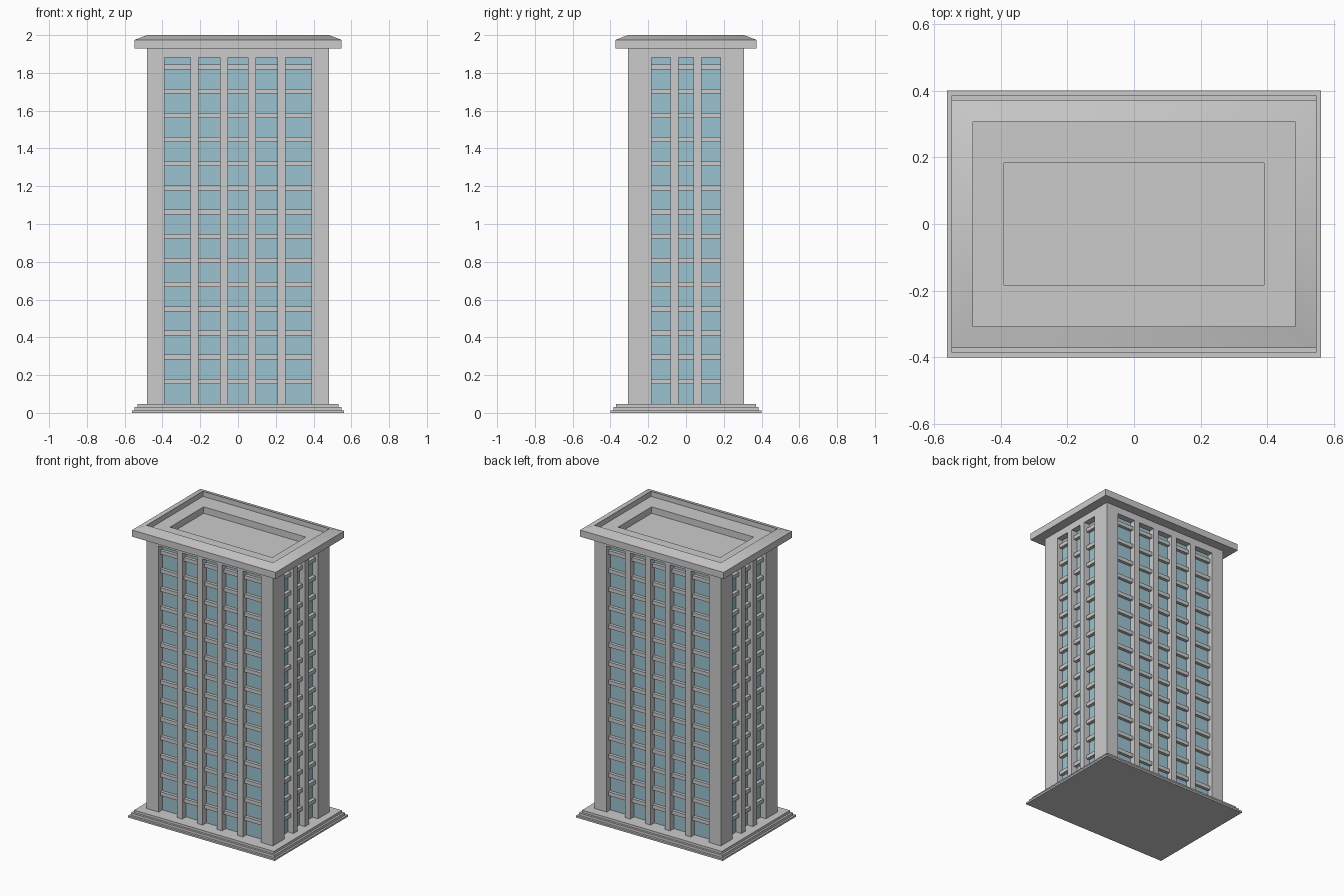
import bpy, bmesh
from mathutils import Vector

if "Cube" in bpy.data.objects:
    bpy.data.objects.remove(bpy.data.objects["Cube"])

HX, HY = 0.482, 0.307       # tower half sizes
GX, GY = 0.44, 0.267        # glass half sizes
Z0, Z1 = 0.047, 1.881       # window bottom and top
SETBACK = 0.019             # floor bars behind the wall face


def finish(name, bm, color=None):
    bmesh.ops.recalc_face_normals(bm, faces=bm.faces)
    me = bpy.data.meshes.new(name)
    bm.to_mesh(me)
    bm.free()
    ob = bpy.data.objects.new(name, me)
    bpy.context.collection.objects.link(ob)
    if color:
        mat = bpy.data.materials.new(name + "_material")
        mat.diffuse_color = color
        mat.use_nodes = True
        mat.node_tree.nodes["Principled BSDF"].inputs["Base Color"].default_value = mat.diffuse_color
        me.materials.append(mat)
    return ob


def add_box(bm, x0, x1, y0, y1, z0, z1):
    vs = bmesh.ops.create_cube(bm, size=1)["verts"]
    size = Vector((x1 - x0, y1 - y0, z1 - z0))
    mid = Vector((x0 + x1, y0 + y1, z0 + z1)) / 2
    for v in vs:
        v.co = Vector(a * b for a, b in zip(v.co, size)) + mid


def loft(name, rings):
    """Stack of rectangles (half x, half y, z), capped at both ends."""
    bm = bmesh.new()
    loops = [[bm.verts.new((sx * x, sy * y, z))
              for sx, sy in ((-1, -1), (1, -1), (1, 1), (-1, 1))]
             for x, y, z in rings]
    for a, b in zip(loops, loops[1:]):
        for i in range(4):
            j = (i + 1) % 4
            bm.faces.new((a[i], a[j], b[j], b[i]))
    bm.faces.new(loops[0][::-1])
    bm.faces.new(loops[-1])
    return finish(name, bm)


# Stepped plinth
loft("stepped_base", [(0.56, 0.40, 0), (0.56, 0.40, 0.012),
                      (0.547, 0.385, 0.012), (0.547, 0.385, 0.03),
                      (0.533, 0.371, 0.03), (0.533, 0.371, Z0)])

# Header, overhanging cornice and two-level sunken roof
roof = loft("roof_cornice", [(HX, HY, Z1), (HX, HY, 1.929),
                             (0.547, 0.372, 1.929), (0.547, 0.372, 1.975),
                             (HX, HY, 2.0), (HX, HY, 1.965),
                             (0.39, 0.183, 1.965), (0.39, 0.183, 1.92)])
bpy.context.view_layer.objects.active = roof
roof.select_set(True)
bpy.ops.object.shade_smooth_by_angle()

# Glass core
bm = bmesh.new()
add_box(bm, -GX, GX, -GY, GY, Z0, Z1)
finish("window_glass", bm, (0.33, 0.55, 0.63, 1))

# Corner posts
bm = bmesh.new()
for sx in (-1, 1):
    for sy in (-1, 1):
        xs = sorted((sx * 0.39, sx * HX))
        ys = sorted((sy * 0.183, sy * HY))
        add_box(bm, *xs, *ys, Z0, Z1)
finish("corner_posts", bm)

# Window bays as (start, end) along each wall
front_bays = [(-0.39, -0.252), (-0.21, -0.094), (-0.054, 0.054),
              (0.094, 0.21), (0.252, 0.39)]
side_bays = [(-0.183, -0.083), (-0.041, 0.041), (0.083, 0.183)]
bar_heights = [0.167 + 0.128 * i for i in range(14)]

# Pillars between bays and floor bars inside bays, on all four walls
pillars, bars = bmesh.new(), bmesh.new()
for s in (-1, 1):
    wall_y, wall_x = sorted((s * GY, s * HY)), sorted((s * GX, s * HX))
    bar_y = sorted((s * GY, s * (HY - SETBACK)))
    bar_x = sorted((s * GX, s * (HX - SETBACK)))
    for a, b in zip(front_bays, front_bays[1:]):
        add_box(pillars, a[1], b[0], *wall_y, Z0, Z1)
    for a, b in zip(side_bays, side_bays[1:]):
        add_box(pillars, *wall_x, a[1], b[0], Z0, Z1)
    for z in bar_heights:
        for a, b in front_bays:
            add_box(bars, a, b, *bar_y, z - 0.013, z + 0.013)
        for a, b in side_bays:
            add_box(bars, *bar_x, a, b, z - 0.013, z + 0.013)
finish("wall_pillars", pillars)
finish("floor_bars", bars)
